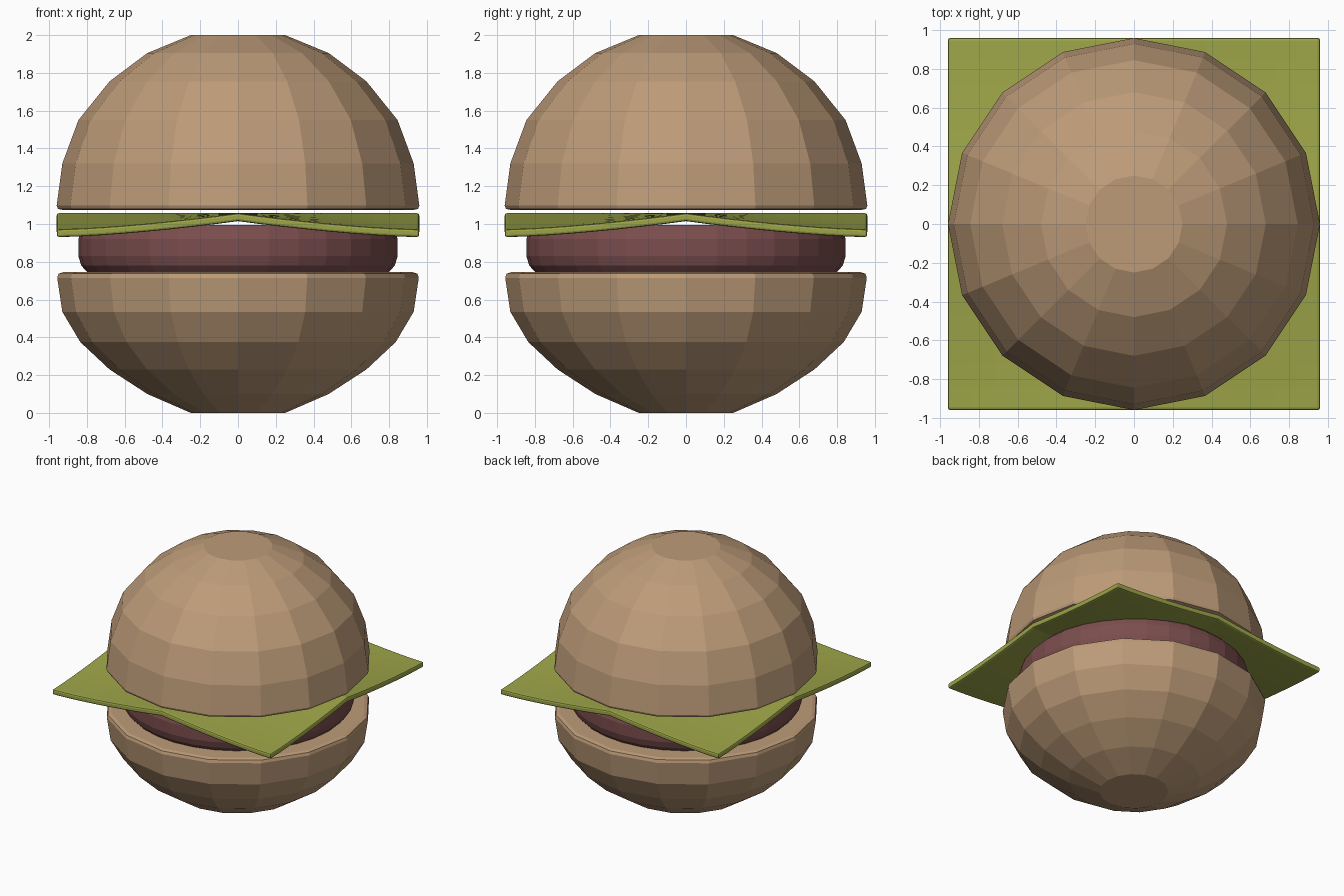
import bpy, bmesh, math

if "Cube" in bpy.data.objects:
    bpy.data.objects.remove(bpy.data.objects["Cube"])


def material(name, rgb):
    m = bpy.data.materials.new(name)
    m.diffuse_color = (*rgb, 1)
    m.use_nodes = True
    m.node_tree.nodes["Principled BSDF"].inputs["Base Color"].default_value = m.diffuse_color
    return m


def finish(name, bm, mat):
    bmesh.ops.recalc_face_normals(bm, faces=bm.faces)
    me = bpy.data.meshes.new(name)
    bm.to_mesh(me)
    bm.free()
    me.materials.append(mat)
    ob = bpy.data.objects.new(name, me)
    bpy.context.collection.objects.link(ob)
    return ob


def lathe(name, profile, sides, mat):
    # Capped solid of revolution from (radius, height) points
    bm = bmesh.new()
    rings = []
    for r, z in profile:
        angles = [2 * math.pi * i / sides for i in range(sides)]
        rings.append([bm.verts.new((r * math.cos(a), r * math.sin(a), z)) for a in angles])
    for lo, hi in zip(rings, rings[1:]):
        for i in range(sides):
            j = (i + 1) % sides
            bm.faces.new((lo[i], lo[j], hi[j], hi[i]))
    bm.faces.new(rings[0][::-1])
    bm.faces.new(rings[-1])
    return finish(name, bm, mat)


bread = material("bread", (0.51, 0.33, 0.19))
meat = material("meat", (0.20, 0.075, 0.075))
green = material("green", (0.34, 0.38, 0.065))

# Buns
lathe("bottom_bun", [(0.25, 0), (0.48, 0.10), (0.68, 0.23), (0.835, 0.375), (0.93, 0.535),
                     (0.957, 0.715), (0.95, 0.737), (0.925, 0.745)], 16, bread)
lathe("top_bun", [(0.93, 1.075), (0.953, 1.08), (0.96, 1.097), (0.93, 1.32), (0.845, 1.55),
                  (0.68, 1.755), (0.48, 1.905), (0.25, 2.0)], 16, bread)

# Patty
lathe("patty", [(0.80, 0.747), (0.83, 0.78), (0.845, 0.83), (0.845, 0.92),
                (0.83, 0.965), (0.80, 0.995)], 32, meat)

# Square slice with drooping corners
HALF = 0.96
bm = bmesh.new()
bmesh.ops.create_grid(bm, x_segments=16, y_segments=16, size=HALF)
for v in bm.verts:
    u, w = (1 - max(0, 1 - abs(c) / HALF) ** 1.5 for c in v.co.xy)
    v.co.z = 1.057 - 0.085 * u * w
slice_ob = finish("slice", bm, green)
if slice_ob.data.polygons[0].normal.z < 0:
    slice_ob.data.flip_normals()
solid = slice_ob.modifiers.new("thickness", 'SOLIDIFY')
solid.thickness = 0.042
solid.offset = -1
bevel = slice_ob.modifiers.new("rounded_rim", 'BEVEL')
bevel.width = 0.012
bevel.segments = 2
bevel.limit_method = 'ANGLE'
bevel.angle_limit = math.radians(50)
